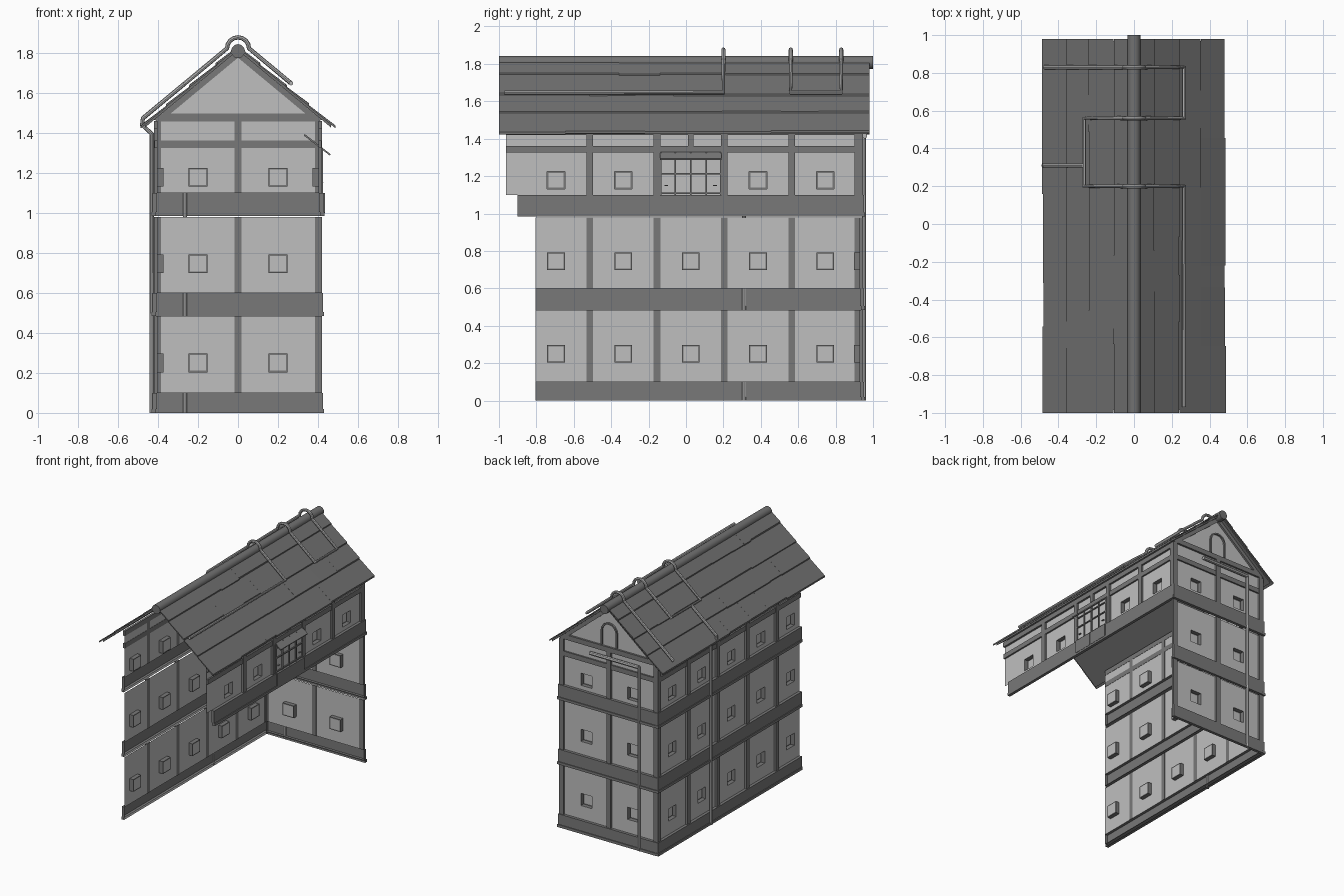
import bpy, bmesh, math, random
from mathutils import Vector

if "Cube" in bpy.data.objects:
    bpy.data.objects.remove(bpy.data.objects["Cube"])
random.seed(4)

def material(name, c):
    m = bpy.data.materials.new(name)
    m.diffuse_color = (c, c, c, 1)
    m.use_nodes = True
    m.node_tree.nodes["Principled BSDF"].inputs["Base Color"].default_value = m.diffuse_color
    return m

PLASTER = material("light plaster", 0.52)
TIMBER = material("dark timber", 0.19)
ROOF = material("roof boards", 0.165)
PIPE = material("pipe metal", 0.46)

def finish(bm, name, mats):
    bmesh.ops.recalc_face_normals(bm, faces=bm.faces)
    me = bpy.data.meshes.new(name)
    bm.to_mesh(me)
    bm.free()
    for m in mats:
        me.materials.append(m)
    ob = bpy.data.objects.new(name, me)
    bpy.context.collection.objects.link(ob)
    return ob

# Wall frames: u runs along the wall, d points outward
def left(u, d, z): return (-0.405 - d, u, z)
def right(u, d, z): return (0.405 + d, u, z)
def back(u, d, z): return (u, 0.93 + d, z)

def quad(bm, P, pts, mat=0):
    f = bm.faces.new([bm.verts.new(P(*p)) for p in pts])
    f.material_index = mat

def prism(bm, P, outline, d0, d1, inner=True, mat=0):
    """Extrude a (u, z) outline from d0 to d1; inner=False leaves the inside open."""
    a = [bm.verts.new(P(u, d0, z)) for u, z in outline]
    b = [bm.verts.new(P(u, d1, z)) for u, z in outline]
    fs = [bm.faces.new(b)]
    if inner:
        fs.append(bm.faces.new(a[::-1]))
    n = len(a)
    for i in range(n):
        j = (i + 1) % n
        fs.append(bm.faces.new((a[i], a[j], b[j], b[i])))
    for f in fs:
        f.material_index = mat

def bar(bm, P, u0, u1, z0, z1, d0, d1, inner=True, mat=0):
    prism(bm, P, [(u0, z0), (u1, z0), (u1, z1), (u0, z1)], d0, d1, inner, mat)

def ring(bm, P, o, di, i, dj, mat):
    """Four faces between two rectangles (u0, u1, z0, z1)."""
    c = lambda r, d: [(r[0], d, r[2]), (r[1], d, r[2]), (r[1], d, r[3]), (r[0], d, r[3])]
    A, B = c(o, di), c(i, dj)
    for k in range(4):
        n = (k + 1) % 4
        quad(bm, P, [A[k], A[n], B[n], B[k]], mat)
    return B

def panel(bm, P, u0, u1, z0, z1, window=None):
    """Plaster sheet, optionally with a recessed square window."""
    if not window:
        quad(bm, P, [(u0, 0, z0), (u1, 0, z0), (u1, 0, z1), (u0, 0, z1)])
        return
    u, z = window
    sq = lambda h: (u - h, u + h, z - h, z + h)
    ring(bm, P, (u0, u1, z0, z1), 0, sq(0.047), 0, 0)
    ring(bm, P, sq(0.047), 0, sq(0.047), -0.032, 1)
    quad(bm, P, ring(bm, P, sq(0.047), -0.032, sq(0.039), -0.032, 1), 0)

FLOORS = [(0.1, 0.485, 0.25), (0.6, 0.98, 0.745), (1.1, 1.325, 1.178)]
BANDS = [(0, 0.1), (0.485, 0.6), (0.985, 1.1)]

def wall(name, P, start, end, posts, centres, floors, top, door=None, band_start=None):
    bs = start if band_start is None else band_start
    edges = [start] + posts + [end]
    pan, tim = bmesh.new(), bmesh.new()
    for k in floors:
        z0, z1, wz = FLOORS[k]
        for a, b in zip(edges, edges[1:]):
            win = [c for c in centres if a < c < b]
            if win and door != win[0]:
                panel(pan, P, a, b, z0, z1, (win[0], wz))
        zt = top if k == 2 else z1
        for p in posts:
            bar(tim, P, p - 0.018, p + 0.018, z0, zt, -0.002, 0.015)
        b0, b1 = BANDS[k]
        # storey band, open on the inside, with a small sill
        bar(tim, P, bs, end + 0.015, b0 + 0.02, b1, 0, 0.022, False)
        bar(tim, P, bs, end + 0.02, b0, b0 + 0.02, 0.005, 0.028, False)
    # strip above the upper rail, rail and top plate
    panel(pan, P, start, end, 1.36, top)
    bar(tim, P, start, end, 1.325, 1.362, -0.002, 0.012)
    bar(tim, P, start, end, top, top + 0.038, -0.002, 0.015)
    finish(pan, name + "_panels", [PLASTER, TIMBER])
    finish(tim, name + "_timber", [TIMBER])

side_posts = [-0.515, -0.155, 0.205, 0.565, 0.92]
side_centres = [-0.695, -0.335, 0.025, 0.385, 0.745]
wall("left_wall", left, -0.805, 0.935, side_posts, side_centres, [0, 1, 2], 1.42)
wall("right_wall", right, -0.963, 0.935, side_posts, side_centres, [2], 1.42,
     door=0.025, band_start=-0.9)
wall("back_wall", back, -0.41, 0.41, [-0.403, 0, 0.403], [-0.2, 0.2], [0, 1, 2], 1.457)

# Back gable with raking beams and an arched hatch outline
bm = bmesh.new()
quad(bm, back, [(-0.41, 0, 1.48), (0.41, 0, 1.48), (0, 0, 1.81)])
finish(bm, "gable_panel", [PLASTER])
bm = bmesh.new()
for s in (-1, 1):
    prism(bm, back, [(0, 1.812), (0, 1.775), (s * 0.38, 1.46), (s * 0.42, 1.463)], -0.003, 0.015)
finish(bm, "gable_rakers", [TIMBER])
bm = bmesh.new()
def arch(r):
    return [(-r, 1.5)] + [(-r * math.cos(t * math.pi / 8), 1.61 + r * math.sin(t * math.pi / 8))
                          for t in range(9)] + [(r, 1.5)]
outer, inner = arch(0.07), arch(0.058)
for i in range(len(outer) - 1):
    prism(bm, back, [outer[i], outer[i + 1], inner[i + 1], inner[i]], 0, 0.012)
finish(bm, "gable_hatch_frame", [TIMBER])

# Loading doors in the right wall
bm = bmesh.new()
bar(bm, right, -0.137, 0.187, 1.1, 1.325, 0.004, 0.01, mat=1)
for u in (-0.14, -0.057, 0.025, 0.107, 0.19):
    w = 0.008 if abs(u - 0.025) > 0.15 else 0.004
    bar(bm, right, u - w, u + w, 1.1, 1.325, 0.002, 0.02)
for z in (1.108, 1.213, 1.29):
    bar(bm, right, -0.14, 0.19, z - 0.004, z + 0.004, 0.002, 0.019)
for s in (-1, 1):
    bar(bm, right, 0.025 + s * 0.082, 0.025 + s * 0.164, 1.0, 1.1, 0.022, 0.03)
    bar(bm, right, 0.027 * (s > 0) + 0.023 * (s < 0), 0.025 + s * 0.082, 1.0, 1.1, 0.022, 0.03)
    bar(bm, right, 0.025 + s * 0.12, 0.025 + s * 0.14, 1.148, 1.152, 0.01, 0.022)
finish(bm, "loading_doors", [TIMBER, PLASTER])

def across(u, d, z): return (u, d, z)
bm = bmesh.new()
prism(bm, across, [(0.33, 1.385), (0.46, 1.285), (0.463, 1.293), (0.333, 1.394)], -0.14, 0.19)
finish(bm, "door_awning", [TIMBER])
bm = bmesh.new()
bar(bm, right, 0.01, 0.04, 1.36, 1.42, -0.002, 0.015)
finish(bm, "short_post", [TIMBER])

# Roof: sheathing plus four overlapping rows of boards per slope
SLOPE = 0.83
def roof_z(x): return 1.832 - SLOPE * abs(x)
bm = bmesh.new()
rows = [0, 0.108, 0.24, 0.355, 0.482]
for s in (-1, 1):
    prism(bm, across, [(0, 1.828), (s * 0.465, roof_z(0.465) - 0.004),
                       (s * 0.465, roof_z(0.465) - 0.02), (0, 1.812)], -0.985, 0.97)
    for x0, x1 in zip(rows, rows[1:]):
        cuts = [-1.0] + sorted(random.uniform(-0.8, 0.8) for _ in range(4)) + [0.98]
        for y0, y1 in zip(cuts, cuts[1:]):
            e = x1 + random.uniform(-0.003, 0.005)
            h = random.uniform(0.007, 0.01)
            prism(bm, across, [(s * x0, roof_z(x0)), (s * e, roof_z(e) + h),
                               (s * e, roof_z(e) + h - 0.013), (s * x0, roof_z(x0) - 0.008)],
                  y0, y1)
finish(bm, "roof_boards", [ROOF])

# Ridge beam
bpy.ops.mesh.primitive_cylinder_add(vertices=12, radius=0.035, depth=2.0,
                                    location=(0, 0, 1.808), rotation=(math.pi / 2, 0, 0))
ridge = bpy.context.object
ridge.name = "ridge_beam"
ridge.data.materials.append(ROOF)
bpy.ops.object.shade_smooth_by_angle()

# Pipes
def pipe(name, pts, r=0.011):
    cu = bpy.data.curves.new(name, 'CURVE')
    cu.dimensions = '3D'
    cu.bevel_depth, cu.bevel_resolution, cu.use_fill_caps = r, 2, True
    sp = cu.splines.new('POLY')
    sp.points.add(len(pts) - 1)
    for p, q in zip(sp.points, pts):
        p.co = (*q, 1)
    cu.materials.append(PIPE)
    ob = bpy.data.objects.new(name, cu)
    bpy.context.collection.objects.link(ob)
    bpy.ops.object.select_all(action='DESELECT')
    ob.select_set(True)
    bpy.context.view_layer.objects.active = ob
    bpy.ops.object.convert(target='MESH')
    bpy.ops.object.shade_smooth_by_angle()

def on_roof(x, y): return (x, y, roof_z(x) + 0.035)
def hoop(y, s):
    """Half loop over the ridge, starting on side s."""
    return [(s * 0.055 * math.cos(t * math.pi / 8), y, 1.822 + 0.055 * math.sin(t * math.pi / 8))
            for t in range(9)]

X = 0.265
pipe("roof_pipe", [on_roof(X, -0.97), on_roof(X, 0.2)] + hoop(0.2, 1) +
     [on_roof(-X, 0.2), on_roof(-X, 0.56)] + hoop(0.56, -1) +
     [on_roof(X, 0.56), on_roof(X, 0.83)] + hoop(0.83, 1) + [on_roof(-0.475, 0.83)])
pipe("left_downpipe", [on_roof(-X, 0.31), on_roof(-0.475, 0.31), (-0.48, 0.31, 1.44),
                       (-0.431, 0.31, 1.395), (-0.431, 0.31, 0)])
pipe("back_downpipe", [(-X, 0.952, 1.42), (-X, 0.952, 0)])
pipe("back_cross_pipe", [(0.15, 0.955, 1.415), (-X, 0.955, 1.415)], 0.014)
